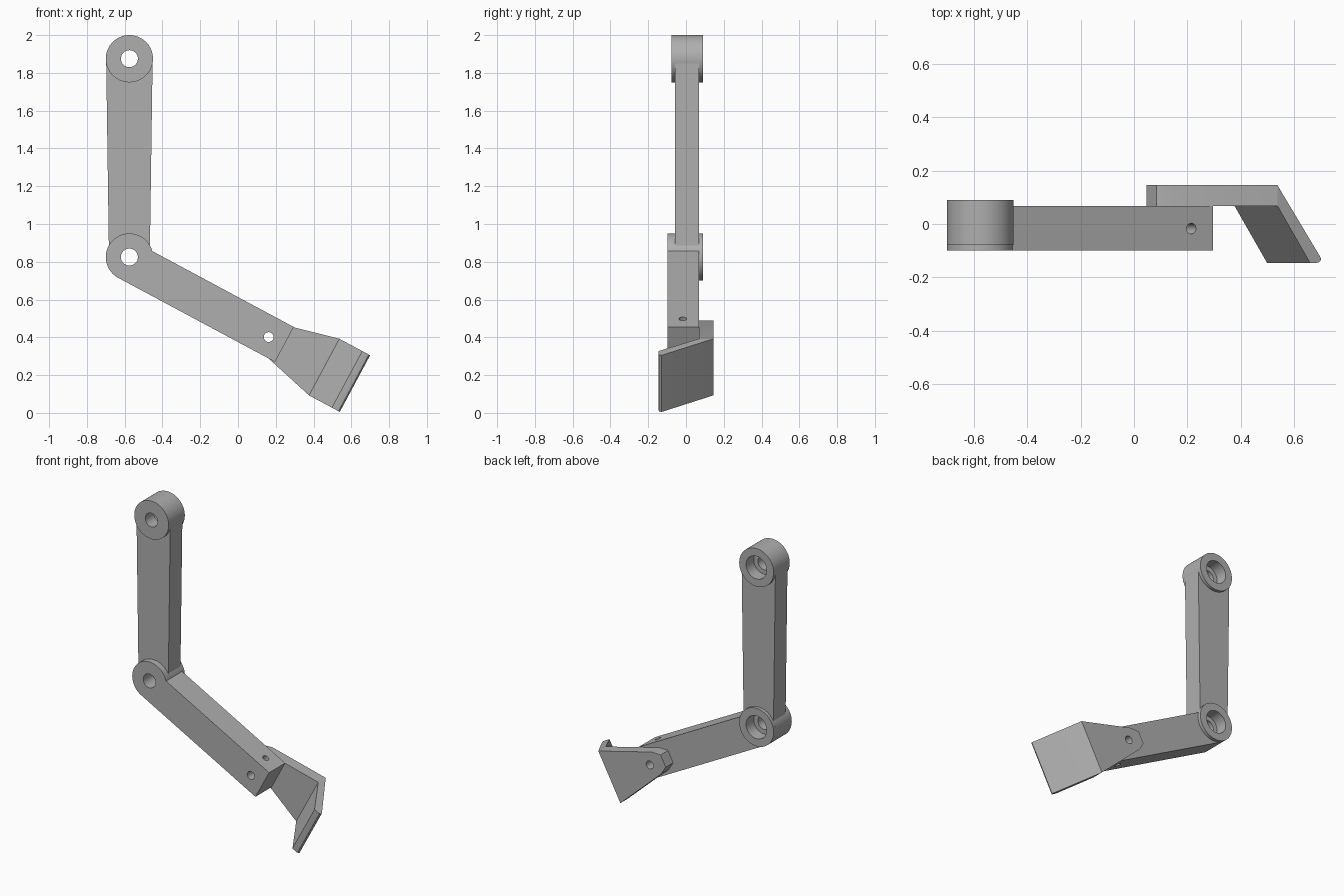
import bpy, bmesh
from math import sin, cos, radians, asin, degrees
from mathutils import Matrix

if "Cube" in bpy.data.objects:
    bpy.data.objects.remove(bpy.data.objects["Cube"], do_unlink=True)

GREY = (0.43, 0.43, 0.43, 1)
mat = bpy.data.materials.new("plain grey")
mat.use_nodes = True
mat.diffuse_color = GREY
bsdf = mat.node_tree.nodes["Principled BSDF"]
bsdf.inputs["Base Color"].default_value = GREY
bsdf.inputs["Roughness"].default_value = 0.6

R = 0.125                                   # pivot boss radius
SHOULDER = Matrix.Translation((-0.575, 0, 1.875))
ELBOW = Matrix.Translation((-0.575, 0, 0.825))
LOWER = ELBOW @ Matrix.Rotation(radians(28.2), 4, 'Y')   # x runs along the lower arm
ACROSS = LOWER @ Matrix.Rotation(radians(-90), 4, 'X')   # profiles in the x-y plane


def arc(r, start=0, end=360, n=64, cx=0, cz=0):
    """Points along an arc; a full turn leaves out the repeated last point."""
    steps = n if end - start >= 360 else n - 1
    angles = [radians(start + (end - start) * i / steps) for i in range(n)]
    return [(cx + r * cos(a), cz + r * sin(a)) for a in angles]


def prism(name, profile, lo, hi, matrix):
    """Extrude an x-z profile along y from lo to hi."""
    bm = bmesh.new()
    face = bm.faces.new([bm.verts.new((x, lo, z)) for x, z in profile])
    ext = bmesh.ops.extrude_face_region(bm, geom=[face])
    new = [v for v in ext["geom"] if isinstance(v, bmesh.types.BMVert)]
    bmesh.ops.translate(bm, verts=new, vec=(0, hi - lo, 0))
    bm.transform(matrix)
    bmesh.ops.recalc_face_normals(bm, faces=bm.faces)
    me = bpy.data.meshes.new(name)
    bm.to_mesh(me)
    bm.free()
    me.materials.append(mat)
    ob = bpy.data.objects.new(name, me)
    bpy.context.collection.objects.link(ob)
    return ob


# Upper arm, slightly tapered, with its round shoulder boss
upper_arm = prism("upper_arm", [(-0.108, 0), (0.108, 0), (0.123, 1.05), (-0.123, 1.05)],
                  -0.058, 0.068, ELBOW)
shoulder_boss = prism("shoulder_boss", arc(R), -0.078, 0.09, SHOULDER)

# Lower arm with rounded elbow end, and the raised ring behind it
top = 0.085
lower_arm = prism("lower_arm", arc(R, degrees(asin(top / R)), 270) + [(0.942, -R), (0.942, top)],
                  -0.099, 0.068, LOWER)
elbow_ring = prism("elbow_ring", arc(R), 0.068, 0.09, ELBOW)

# Flared bracket plate, symmetric about its own centre line
MID = -0.026
half = [(0.74, 0.04), (0.795, 0.072), (1.184, 0.17)]
bracket_plate = prism("bracket_plate",
                      [(u, MID - h) for u, h in half] + [(u, MID + h) for u, h in reversed(half)],
                      0.068, 0.145, LOWER)

# Slanted foot flange with a rounded tip
foot_flange = prism("foot_flange",
                    [(1.184, 0.145), (1.184, 0.068), (1.322, -0.145), (1.352, -0.145),
                     (1.361, -0.143), (1.367, -0.137), (1.369, -0.13), (1.365, -0.122)],
                    -0.17 - MID, 0.17 - MID, ACROSS)

# Hole cutters: stepped pivot bores and two bolt holes
bores = {}
for key, place in (("shoulder", SHOULDER), ("elbow", ELBOW)):
    bores[key] = [prism(key + "_bore", arc(0.045), -0.3, 0.3, place),
                  prism(key + "_counterbore", arc(0.075), 0.01, 0.3, place)]
bolt = prism("bolt_cutter", arc(0.026, n=32, cx=0.85, cz=-0.025), -0.3, 0.3, LOWER)
cross = prism("cross_cutter", arc(0.02, n=32, cx=0.85, cz=-0.017), -0.3, 0.3, ACROSS)

cuts = {
    upper_arm: bores["shoulder"] + bores["elbow"],
    shoulder_boss: bores["shoulder"],
    lower_arm: bores["elbow"] + [bolt, cross],
    elbow_ring: bores["elbow"],
    bracket_plate: [bolt],
    foot_flange: [],
}
for ob, cutters in cuts.items():
    bpy.ops.object.select_all(action='DESELECT')
    ob.select_set(True)
    bpy.context.view_layer.objects.active = ob
    for cutter in cutters:
        mod = ob.modifiers.new("hole", 'BOOLEAN')
        mod.operation = 'DIFFERENCE'
        mod.solver = 'EXACT'
        mod.object = cutter
        bpy.ops.object.modifier_apply(modifier=mod.name)
    bpy.ops.object.shade_smooth_by_angle(angle=radians(30))

# The cutters are no longer needed
for cutter in bores["shoulder"] + bores["elbow"] + [bolt, cross]:
    bpy.data.objects.remove(cutter, do_unlink=True)
